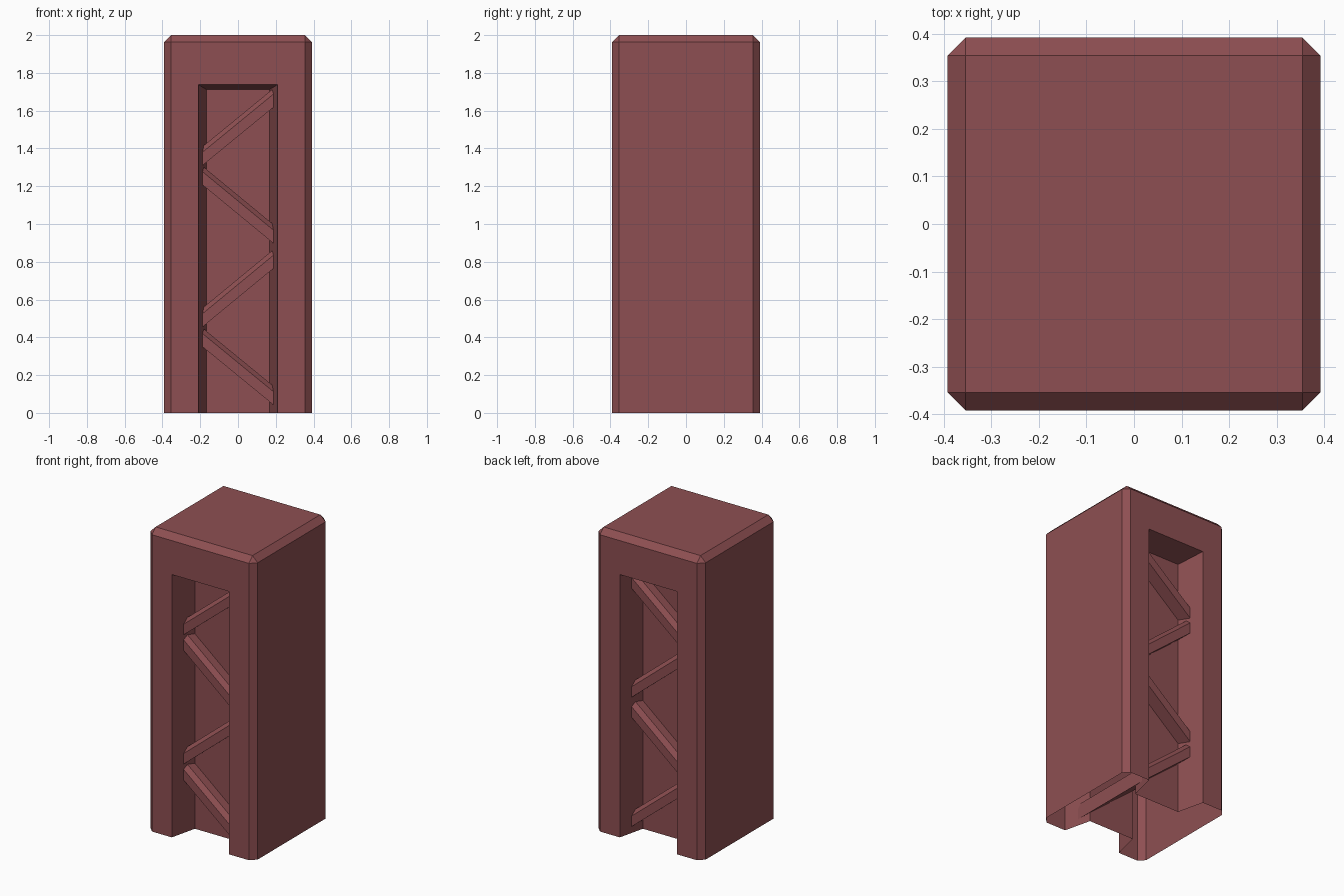
import bpy, bmesh

if "Cube" in bpy.data.objects:
    bpy.data.objects.remove(bpy.data.objects["Cube"])

mat = bpy.data.materials.new("dull red metal")
mat.diffuse_color = (0.27, 0.078, 0.084, 1)
mat.use_nodes = True
mat.node_tree.nodes["Principled BSDF"].inputs["Base Color"].default_value = mat.diffuse_color


def make(name, faces):
    """Object from a list of faces given as point lists; shared corners are welded."""
    bm = bmesh.new()
    for pts in faces:
        bm.faces.new([bm.verts.new(p) for p in pts])
    bmesh.ops.remove_doubles(bm, verts=bm.verts, dist=1e-5)
    bmesh.ops.recalc_face_normals(bm, faces=bm.faces)
    me = bpy.data.meshes.new(name)
    bm.to_mesh(me)
    bm.free()
    me.materials.append(mat)
    ob = bpy.data.objects.new(name, me)
    bpy.context.collection.objects.link(ob)
    return ob


# pillar shell: chamfered, open underneath, tapered recess front and back
R, C, T = 0.392, 0.0375, 2.0        # half width, chamfer, height
F, H = R - C, T - C                 # flat half width, height of flat sides
WO, WI, ZO, ZI = 0.21, 0.167, 1.738, 1.712   # recess mouth and back
D = R - 0.18                        # y of the recess back wall
faces = [[(-F, -F, T), (F, -F, T), (F, F, T), (-F, F, T)]]
for s in (-1, 1):
    y, d, f = s * R, s * D, s * F
    faces += [
        # outer face with notch
        [(-F, y, 0), (-WO, y, 0), (-WO, y, ZO), (WO, y, ZO), (WO, y, 0),
         (F, y, 0), (F, y, H), (-F, y, H)],
        # recess ceiling and back wall
        [(-WO, y, ZO), (WO, y, ZO), (WI, d, ZI), (-WI, d, ZI)],
        [(-WI, d, 0), (WI, d, 0), (WI, d, ZI), (-WI, d, ZI)],
        # top chamfers
        [(-F, y, H), (F, y, H), (F, f, T), (-F, f, T)],
        [(y, -F, H), (y, F, H), (f, F, T), (f, -F, T)],
        # plain side
        [(y, -F, 0), (y, F, 0), (y, F, H), (y, -F, H)],
    ]
    for k in (-1, 1):
        faces += [
            # recess side wall
            [(k * WO, y, 0), (k * WI, d, 0), (k * WI, d, ZI), (k * WO, y, ZO)],
            # corner chamfer and its tip
            [(k * F, y, 0), (k * R, f, 0), (k * R, f, H), (k * F, y, H)],
            [(k * F, y, H), (k * R, f, H), (k * F, f, T)],
        ]
make("pillar_shell", faces)

# zigzag braces: slanted bars running through from front to back recess
X, Y, TH, CH = 0.188, 0.30, 0.10, 0.03
for i, (zl, zr) in enumerate([(1.31, 1.618), (1.207, 0.897),
                              (0.455, 0.765), (0.35, 0.042)]):
    # cross-section in y, height above the bar's lower edge
    sec = [(-Y, 0), (Y, 0), (Y, TH - CH), (Y - CH, TH), (-Y + CH, TH), (-Y, TH - CH)]
    a = [(-X, y, zl + h) for y, h in sec]
    b = [(X, y, zr + h) for y, h in sec]
    n = len(sec)
    make(f"brace_{i + 1}", [a, b] + [[a[j], a[(j + 1) % n], b[(j + 1) % n], b[j]]
                                     for j in range(n)])
